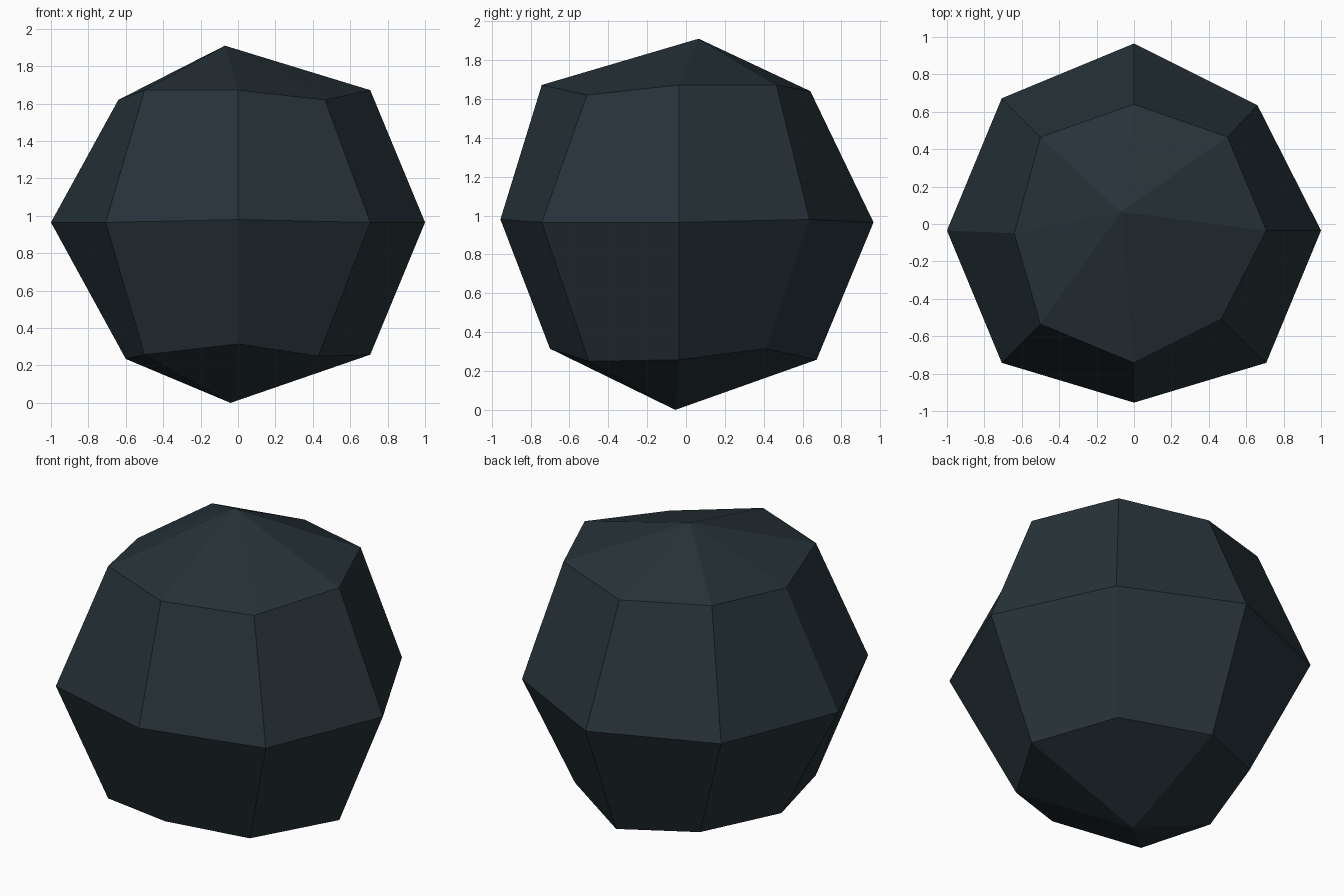
import bpy
import bmesh
from mathutils import Vector

cube = bpy.data.objects.get("Cube")
if cube:
    bpy.data.objects.remove(cube, do_unlink=True)

# Dark blue-grey stone
stone = bpy.data.materials.new("dark_slate")
stone.use_nodes = True
colour = (0.0194, 0.0319, 0.0395, 1.0)
stone.diffuse_color = colour
stone.node_tree.nodes["Principled BSDF"].inputs["Base Color"].default_value = colour

# Coarse ball
bm = bmesh.new()
bmesh.ops.create_uvsphere(bm, u_segments=8, v_segments=4, radius=1)
bmesh.ops.translate(bm, verts=bm.verts, vec=(0, -0.035, 0.965))

# Chipped corners: the nearest corner is pulled to each point
chips = [
    (-0.07, 0.065, 1.91), (-0.04, -0.055, 0),                            # poles
    (0, 0.64, 1.64), (-0.64, -0.05, 1.62), (0.465, -0.51, 1.62),         # upper ring
    (0.66, 0.635, 0.98), (0, -0.955, 0.98),                              # middle ring
    (0, -0.7, 0.315), (0.43, -0.5, 0.25), (0.46, 0.41, 0.315),           # lower ring
    (-0.43, 0.48, 0.28), (-0.6, -0.06, 0.235),
]
for chip in map(Vector, chips):
    corner = min(bm.verts, key=lambda v: (v.co - chip).length)
    corner.co = chip

for face in bm.faces:
    face.smooth = False
bmesh.ops.recalc_face_normals(bm, faces=bm.faces)
mesh = bpy.data.meshes.new("faceted_stone")
bm.to_mesh(mesh)
bm.free()
mesh.materials.append(stone)
rock = bpy.data.objects.new("faceted_stone", mesh)
bpy.context.collection.objects.link(rock)
